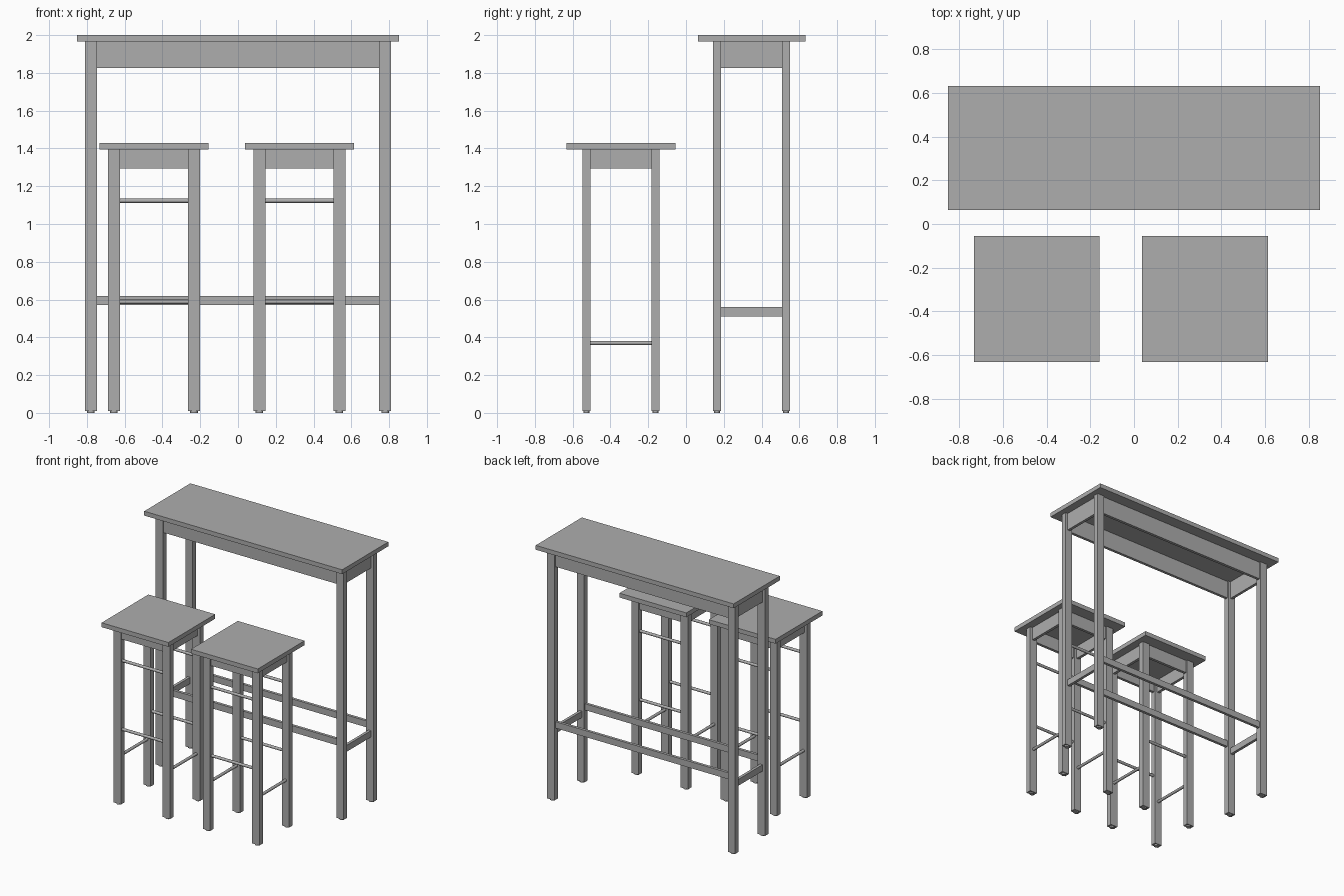
import bpy
import math
from mathutils import Vector

cube = bpy.data.objects.get("Cube")
if cube:
    bpy.data.objects.remove(cube, do_unlink=True)

grey = bpy.data.materials.new("plain grey")
grey.use_nodes = True
grey.diffuse_color = (0.42, 0.42, 0.42, 1)
grey.node_tree.nodes["Principled BSDF"].inputs["Base Color"].default_value = (0.42, 0.42, 0.42, 1)


def box(name, center, size):
    bpy.ops.mesh.primitive_cube_add(size=1, location=center)
    ob = bpy.context.object
    ob.name = name
    ob.scale = size
    bpy.ops.object.transform_apply(location=False, rotation=False, scale=True)
    ob.data.materials.append(grey)
    return ob


def rod(name, center, radius, length, axis):
    bpy.ops.mesh.primitive_cylinder_add(vertices=16, radius=radius, depth=length, location=center)
    ob = bpy.context.object
    ob.name = name
    ob.rotation_euler = Vector(axis).to_track_quat('Z', 'Y').to_euler()
    bpy.ops.object.shade_smooth_by_angle(angle=math.radians(40))
    ob.data.materials.append(grey)
    return ob


LEG_X, LEG_Y = 0.063, 0.043
FOOT = 0.01
BOARD = 0.022


def frame(name, cx, cy, lx, ly, top, apron_bottom):
    """Four legs with glides, and four apron boards; lx, ly locate leg centres."""
    for sx in (-1, 1):
        for sy in (-1, 1):
            x, y = cx + sx * lx, cy + sy * ly
            box(name + "_leg", (x, y, (top + FOOT) / 2), (LEG_X, LEG_Y, top - FOOT))
            foot = rod(name + "_foot", (x, y, FOOT / 2), 0.02, FOOT, (0, 0, 1))
            foot.scale = (1, 0.8, 1)
    z, h = (top + apron_bottom) / 2, top - apron_bottom
    for s in (-1, 1):
        box(name + "_long_apron", (cx, cy + s * ly, z), (2 * lx - LEG_X, BOARD, h))
        box(name + "_side_apron", (cx + s * lx, cy, z), (BOARD, 2 * ly - LEG_Y, h))


# Bar table
TX, TY, TC = 0.779, 0.183, 0.347
box("table_top", (0, 0.348, 1.983), (1.706, 0.568, 0.034))
frame("table", 0, TC, TX, TY, 1.966, 1.827)
for s in (-1, 1):
    box("table_long_stretcher", (0, TC + s * TY, 0.595), (2 * TX - LEG_X, BOARD, 0.05))
    box("table_side_stretcher", (s * TX, TC, 0.535), (BOARD, 2 * TY - LEG_Y, 0.05))

# Two stools
SX, SY, SC = 0.212, 0.183, -0.344
for side, cx in (("right", -0.445), ("left", 0.325)):
    name = side + "_stool"
    box(name + "_seat", (cx, SC, 1.412), (0.576, 0.576, 0.034))
    frame(name, cx, SC, SX, SY, 1.395, 1.293)
    for s in (-1, 1):
        for z in (0.588, 1.123):
            rod(name + "_rung", (cx, SC + s * SY, z), 0.011, 2 * SX - LEG_X, (1, 0, 0))
        rod(name + "_side_rung", (cx + s * SX, SC, 0.37), 0.011, 2 * SY - LEG_Y, (0, 1, 0))
